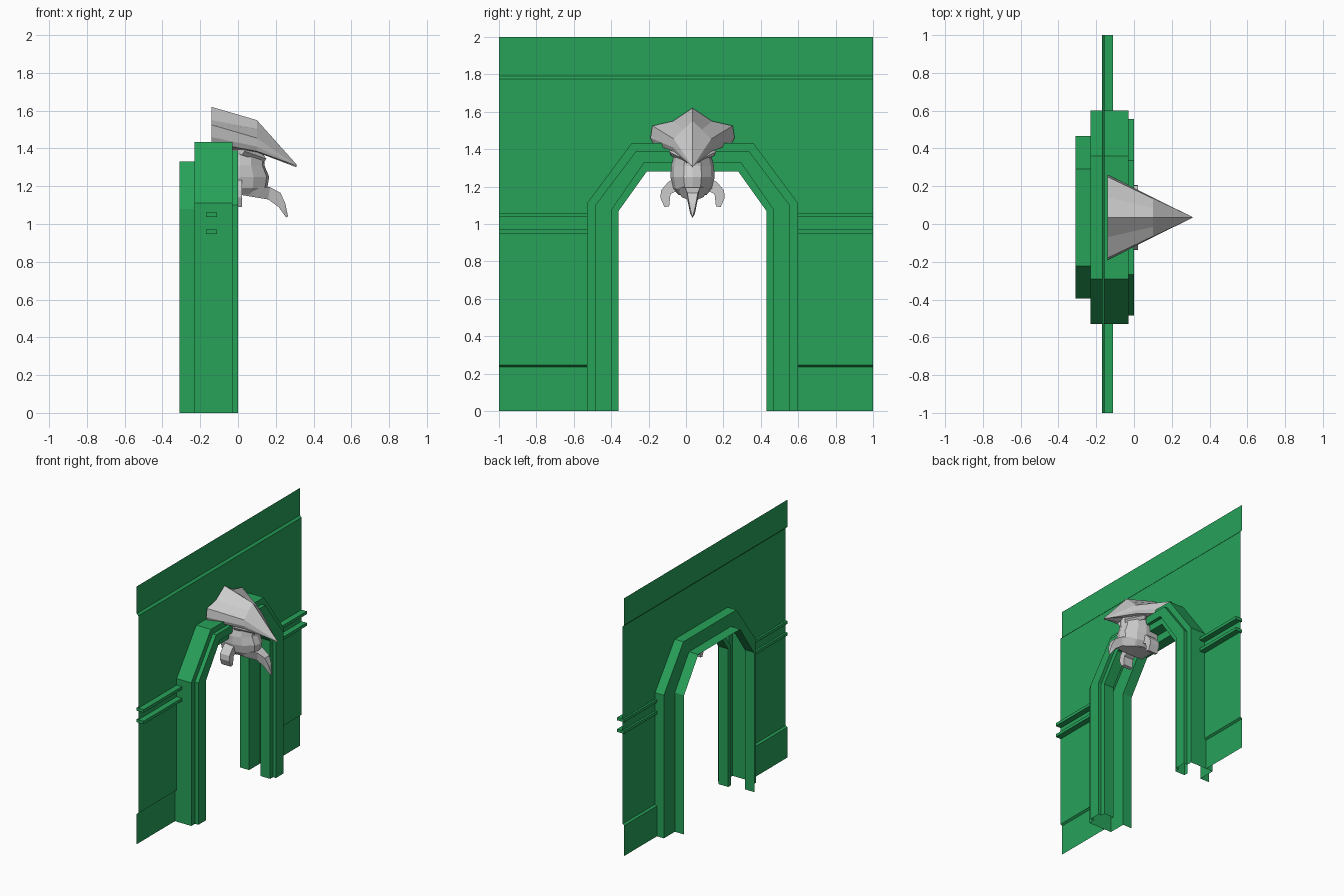
import bpy, bmesh

if "Cube" in bpy.data.objects:
    bpy.data.objects.remove(bpy.data.objects["Cube"])

CY = 0.035  # arch and head centre line
green = bpy.data.materials.new("green_paint")
green.diffuse_color = (0.02, 0.36, 0.1, 1)
green.use_nodes = True
green.node_tree.nodes["Principled BSDF"].inputs["Base Color"].default_value = green.diffuse_color


def make(name, verts, faces, mat=None, fix=True):
    me = bpy.data.meshes.new(name)
    me.from_pydata(verts, [], faces)
    bm = bmesh.new()
    bm.from_mesh(me)
    bmesh.ops.remove_doubles(bm, verts=bm.verts, dist=1e-5)
    if fix:
        bmesh.ops.recalc_face_normals(bm, faces=bm.faces)
    bm.to_mesh(me)
    bm.free()
    if mat:
        me.materials.append(mat)
    ob = bpy.data.objects.new(name, me)
    bpy.context.collection.objects.link(ob)
    return ob


def loft(name, rows, closed=False, caps=False, mat=None, fix=True):
    n = len(rows[0])
    verts = [p for r in rows for p in r]
    faces = []
    for i in range(len(rows) - 1):
        for j in range(n if closed else n - 1):
            k = (j + 1) % n
            faces.append((i*n + j, i*n + k, (i+1)*n + k, (i+1)*n + j))
    if caps:
        faces += [tuple(range(n))[::-1], tuple(range((len(rows)-1)*n, len(rows)*n))]
    return make(name, verts, faces, mat, fix)


def strip(name, profile, y0, y1):
    # sheet of (x, z) profile facing +x
    return loft(name, [[(x, y0, z) for x, z in profile],
                       [(x, y1, z) for x, z in profile]], mat=green, fix=False)


# Wall panel with the arch notch
L, R = CY - 0.565, CY + 0.565
outline = [(-1, 0.245), (L, 0.245), (L, 1.11), (CY - 0.325, 1.433), (CY + 0.325, 1.433),
           (R, 1.11), (R, 0.245), (1, 0.245), (1, 1.775), (-1, 1.775)]
make("wall_panel", [(-0.155, y, z) for y, z in outline], [tuple(range(10))], green, False)
strip("wall_top", [(-0.17, 2.0), (-0.17, 1.79), (-0.155, 1.775)], 1, -1)

# Skirting and paired rails on each side of the arch
for side, y0, y1 in (("left", -1, L), ("right", R, 1)):
    strip("skirting_" + side, [(-0.155, 0.245), (-0.17, 0.235), (-0.17, 0)], y1, y0)
    for tag, z in (("lower", 0.947), ("upper", 1.037)):
        sec = [(-0.17, z), (-0.11, z), (-0.11, z + 0.023), (-0.17, z + 0.023)]
        loft("rail_%s_%s" % (tag, side), [[(x, y, h) for x, h in sec] for y in (y0, y1)],
             closed=True, caps=True, mat=green)

# Stepped arch moulding: (depth x, half width, shoulder z, top half width, top z)
OUT, MID = (0.565, 1.11, 0.325, 1.433), (0.52, 1.10, 0.302, 1.39)
STEP, LIP = (0.43, 1.08, 0.257, 1.33), (0.395, 1.07, 0.245, 1.28)
section = [(-0.31, STEP), (-0.23, STEP), (-0.23, OUT), (-0.03, OUT), (-0.03, MID), (0, MID),
           (0, STEP), (-0.025, STEP), (-0.025, LIP), (-0.11, LIP), (-0.11, STEP)]
rows = []
for x, (w, zs, wt, zt) in section:
    rows.append([(x, CY + y, z) for y, z in
                 ((-w, 0), (-w, zs), (-wt, zt), (wt, zt), (w, zs), (w, 0))])
loft("arch_moulding", rows, mat=green)


def mirrored_ring(half):
    # half section from centre top to centre bottom, as (x, y, z)
    return [(x, CY + y, z) for x, y, z in half] + \
           [(x, CY - y, z) for x, y, z in half[-2:0:-1]]


# Pointed crest
back = [(0, 1.62), (0.105, 1.55), (0.215, 1.525), (0.225, 1.46), (0.21, 1.43), (0.11, 1.405), (0, 1.44)]
mid = [(0, 1.55), (0.05, 1.505), (0.1, 1.455), (0.105, 1.41), (0.098, 1.385), (0.05, 1.38), (0, 1.40)]
tip = [(0, 1.315)] + [(0.002, 1.308)] * 5 + [(0, 1.30)]
loft("crest", [mirrored_ring([(x, y, z) for y, z in s])
               for x, s in ((-0.14, back), (0.10, mid), (0.31, tip))], closed=True, caps=True)

# Face, narrowing to the chin: (z, half width, front x)
rows = []
for z, w, f in ((1.42, 0.10, 0.12), (1.36, 0.10, 0.14), (1.31, 0.115, 0.14), (1.25, 0.118, 0.165),
                (1.19, 0.105, 0.155), (1.155, 0.075, 0.12)):
    half = [(f, 0, z), (f * 0.92, w * 0.4, z), (f * 0.5, w * 0.85, z), (0.01, w, z),
            (-0.1, w * 0.9, z), (-0.1, 0, z)]
    rows.append(mirrored_ring(half))
loft("face", rows, closed=True, caps=True)

# Lower jaw with hooked chin spike: (x, top z, bottom z, half width)
rows = []
for x, zt, zb, w in ((-0.04, 1.21, 1.165, 0.10), (0.08, 1.20, 1.145, 0.085), (0.17, 1.195, 1.13, 0.04),
                     (0.225, 1.165, 1.09, 0.028), (0.25, 1.11, 1.055, 0.018), (0.265, 1.04, 1.035, 0.002)):
    rows.append([(x, CY - w, zt), (x, CY + w, zt), (x - 0.01, CY + w * 0.7, zb), (x - 0.01, CY - w * 0.7, zb)])
loft("jaw", rows, closed=True, caps=True)

# Brows and side fangs
fang = [(0.08, 1.25), (0.13, 1.225), (0.168, 1.18), (0.172, 1.14), (0.15, 1.09),
        (0.125, 1.095), (0.118, 1.16), (0.08, 1.18)]
for side, s in (("left", -1), ("right", 1)):
    loft("fang_" + side, [[(x, CY + s * y, z) for y, z in fang] for x in (-0.06, 0.02)],
         closed=True, caps=True)
    ends = ((0.02, 0.115, 1.385), (0.135, 0.03, 1.345))
    loft("brow_" + side, [[(x, CY + s * y, z - 0.02), (x + 0.015, CY + s * (y + 0.01), z),
                           (x, CY + s * y, z + 0.02), (x - 0.04, CY + s * (y - 0.02), z)]
                          for x, y, z in ends], closed=True, caps=True)
